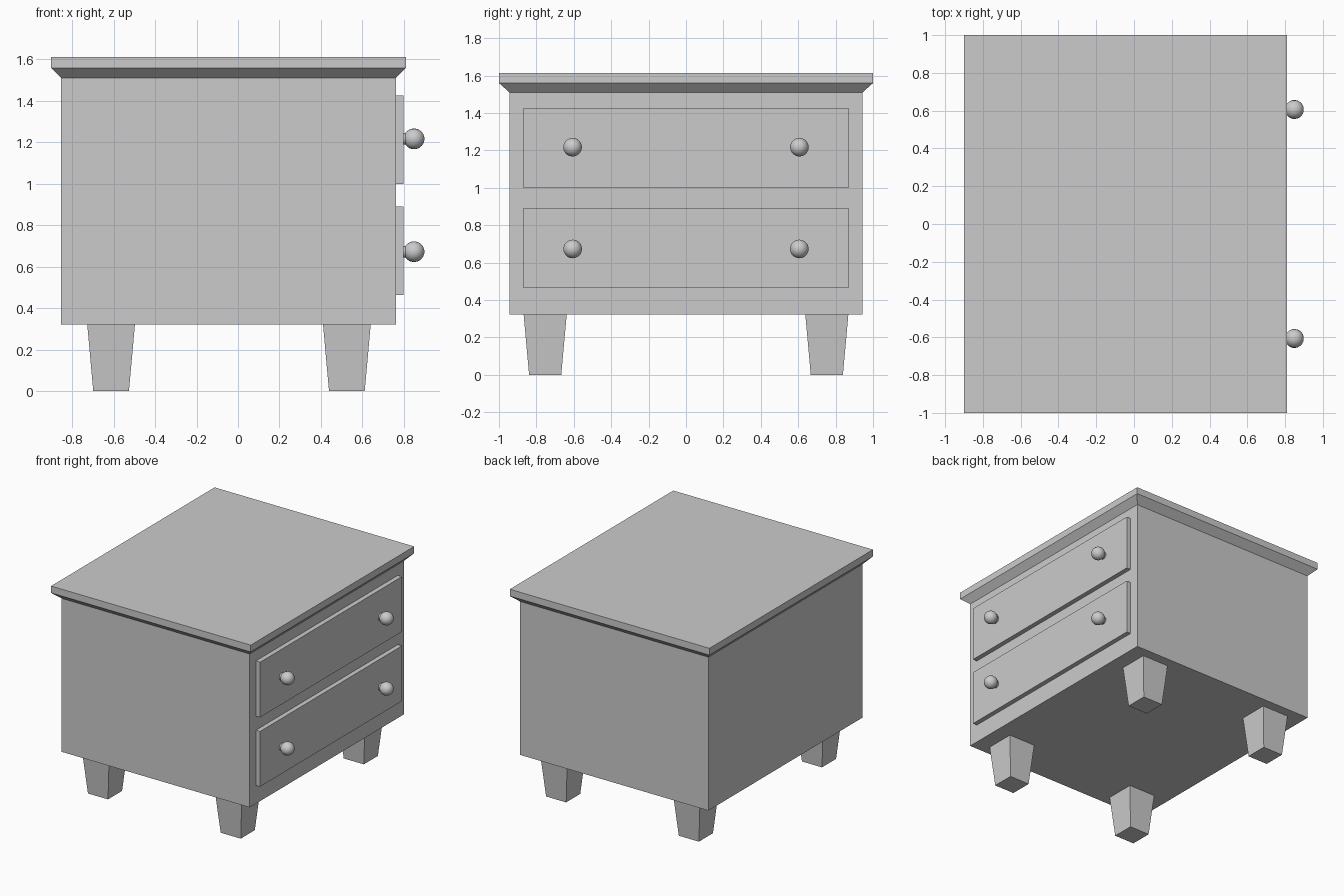
import bpy, bmesh, math

if "Cube" in bpy.data.objects:
    bpy.data.objects.remove(bpy.data.objects["Cube"])


def new_object(name, bm):
    bmesh.ops.recalc_face_normals(bm, faces=bm.faces)
    mesh = bpy.data.meshes.new(name)
    bm.to_mesh(mesh)
    bm.free()
    obj = bpy.data.objects.new(name, mesh)
    bpy.context.collection.objects.link(obj)
    return obj


def skin(name, rings):
    """Closed solid through a stack of equal-length vertex rings."""
    bm = bmesh.new()
    loops = [[bm.verts.new(p) for p in ring] for ring in rings]
    n = len(loops[0])
    for a, b in zip(loops, loops[1:]):
        for i in range(n):
            j = (i + 1) % n
            bm.faces.new((a[i], a[j], b[j], b[i]))
    bm.faces.new(loops[0])
    bm.faces.new(loops[-1])
    return new_object(name, bm)


def rect(cx, cy, hx, hy, z):
    return [(cx - hx, cy - hy, z), (cx + hx, cy - hy, z),
            (cx + hx, cy + hy, z), (cx - hx, cy + hy, z)]


CX = -0.046                      # cabinet centre in x
FRONT = 0.761                    # drawer side of the cabinet
FACE = 0.797                     # outer face of the drawers

# Cabinet body
skin("cabinet_body", [rect(CX, 0, 0.807, 0.944, z) for z in (0.322, 1.51)])

# Table top with sloped underside moulding
skin("table_top", [rect(CX, 0, 0.807, 0.944, 1.51),
                   rect(CX, 0, 0.855, 1.0, 1.56),
                   rect(CX, 0, 0.855, 1.0, 1.613)])

# Tapered legs
for xname, x in (("back", -0.612), ("front", 0.525)):
    for yname, y in (("right", -0.753), ("left", 0.753)):
        skin(f"{xname}_{yname}_leg", [rect(x, y, 0.086, 0.086, 0),
                                      rect(x, y, 0.115, 0.115, 0.322)])


# Knob: stem and ball turned around the x axis
def knob(name, y, z):
    profile = [(FACE - 0.005, 0.028), (0.812, 0.028)]
    for deg in range(145, 9, -15):
        a = math.radians(deg)
        profile.append((0.849 + 0.05 * math.cos(a), 0.05 * math.sin(a)))
    n = 20
    rings = [[(x, y + r * math.cos(2 * math.pi * i / n), z + r * math.sin(2 * math.pi * i / n))
              for i in range(n)] for x, r in profile]
    obj = skin(name, rings)
    bpy.ops.object.select_all(action='DESELECT')
    obj.select_set(True)
    bpy.context.view_layer.objects.active = obj
    bpy.ops.object.shade_smooth_by_angle(angle=math.radians(40))


# Drawer fronts with two knobs each
for name, low, high, knob_z in (("upper", 1.0, 1.427, 1.217), ("lower", 0.463, 0.891, 0.673)):
    x0 = FRONT - 0.01
    skin(f"{name}_drawer", [rect((x0 + FACE) / 2, 0, (FACE - x0) / 2, 0.868, z)
                            for z in (low, high)])
    for side, y in (("right", -0.606), ("left", 0.606)):
        knob(f"{name}_{side}_knob", y, knob_z)
